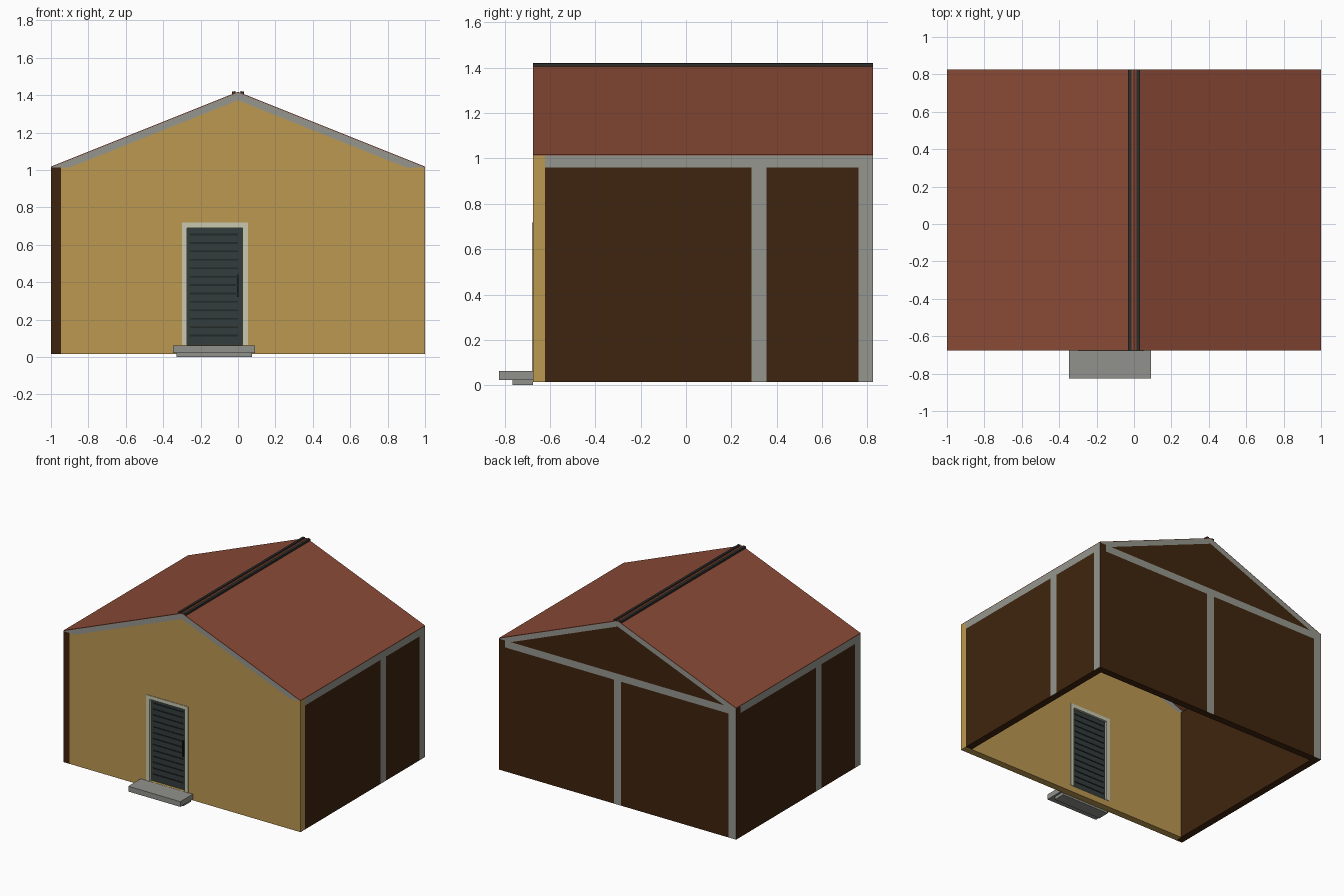
import bpy, bmesh
from mathutils import Vector

if "Cube" in bpy.data.objects:
    bpy.data.objects.remove(bpy.data.objects["Cube"])


def material(name, rgb):
    lin = [(c / 255 / 12.92) if c < 11 else ((c / 255 + 0.055) / 1.055) ** 2.4 for c in rgb]
    m = bpy.data.materials.new(name)
    m.diffuse_color = (*lin, 1)
    m.use_nodes = True
    m.node_tree.nodes["Principled BSDF"].inputs["Base Color"].default_value = m.diffuse_color
    return m


TAN = material("tan plaster", (188, 152, 81))
BROWN = material("dark brown wall", (63, 36, 14))
GREY = material("grey timber", (150, 150, 143))
ROOF = material("red brown roof", (138, 74, 54))
CREAM = material("cream frame", (200, 200, 176))
DOOR = material("slate door", (52, 60, 60))
DARK = material("dark slat", (34, 40, 40))
RIDGE = material("ridge black", (46, 47, 44))
STONE = material("step grey", (145, 145, 140))

# Main dimensions
FRONT, BACK = -0.675, 0.825
BASE, EAVE, APEX = 0.015, 1.013, 1.413
T = 0.053


def finish(bm, name, mats):
    bmesh.ops.recalc_face_normals(bm, faces=bm.faces)
    me = bpy.data.meshes.new(name)
    bm.to_mesh(me)
    bm.free()
    for m in mats:
        me.materials.append(m)
    ob = bpy.data.objects.new(name, me)
    bpy.context.collection.objects.link(ob)
    return ob


def prism(name, profile, y0, y1, mat):
    """Extrude an x-z outline along y."""
    bm = bmesh.new()
    f = bm.faces.new([bm.verts.new((x, y0, z)) for x, z in profile])
    ext = bmesh.ops.extrude_face_region(bm, geom=[f])["geom"]
    verts = [v for v in ext if isinstance(v, bmesh.types.BMVert)]
    bmesh.ops.translate(bm, verts=verts, vec=(0, y1 - y0, 0))
    return finish(bm, name, [mat])


def box(name, x0, x1, y0, y1, z0, z1, mat):
    return prism(name, [(x0, z0), (x1, z0), (x1, z1), (x0, z1)], y0, y1, mat)


def timber_wall(name, x, y, axis, outward, posts):
    """Brown slab whose outer face carries flush grey posts and a top beam."""
    beam = 0.96
    bm = bmesh.new()
    bmesh.ops.create_cube(bm, size=1)
    for v in bm.verts:
        v.co = (x[v.co.x > 0], y[v.co.y > 0], (BASE, EAVE)[v.co.z > 0])
    cuts = [(axis, c) for p in posts for c in p] + [(2, beam)]
    for ax, c in cuts:
        co, no = Vector(), Vector()
        co[ax], no[ax] = c, 1
        bmesh.ops.bisect_plane(bm, geom=bm.verts[:] + bm.edges[:] + bm.faces[:],
                               plane_co=co, plane_no=no)
    bmesh.ops.recalc_face_normals(bm, faces=bm.faces)
    for f in bm.faces:
        c = f.calc_center_median()
        timber = c.z > beam or any(a < c[axis] < b for a, b in posts)
        f.material_index = int(timber and f.normal.dot(Vector(outward)) > 0.9)
    return finish(bm, name, [BROWN, GREY])


# Side and back walls, overlapping like a pinwheel at the corners
timber_wall("right_wall", (1 - T, 1), (FRONT + T, BACK), 1, (1, 0, 0),
            [(0.29, 0.355), (0.76, 0.83)])
timber_wall("left_wall", (-1, -1 + T), (FRONT, BACK - T), 1, (-1, 0, 0),
            [(-0.205, -0.14), (-0.68, -0.61)])
timber_wall("back_wall", (-1, 1 - T), (BACK - T, BACK), 0, (0, 1, 0),
            [(-0.03, 0.03), (-1.01, -0.935)])

# Front wall with door opening
DX0, DX1, DZ0, DZ1 = -0.30, 0.053, 0.063, 0.718
prism("front_wall", [(-1 + T, BASE), (DX0, BASE), (DX0, DZ1), (DX1, DZ1), (DX1, BASE),
                     (1, BASE), (1, EAVE), (-1 + T, EAVE)], FRONT, FRONT + T, TAN)
box("door_threshold", DX0, DX1, FRONT, FRONT + T, BASE, DZ0, TAN)

# Gables with grey rake boards
RAKE = 0.04
inner = 1 - RAKE / (APEX - EAVE)
for side, y0, mat in (("front", FRONT, TAN), ("back", BACK - T, BROWN)):
    prism(side + "_gable", [(-inner, EAVE), (inner, EAVE), (0, APEX - RAKE)], y0, y0 + T, mat)
    prism(side + "_rake", [(-1, EAVE), (-inner, EAVE), (0, APEX - RAKE), (inner, EAVE),
                           (1, EAVE), (0, APEX)], y0, y0 + T, GREY)

# Roof sheet and ridge strips
H = 0.005
prism("roof", [(-1, EAVE), (0, APEX), (1, EAVE), (1, EAVE + H), (0, APEX + H),
               (-1, EAVE + H)], FRONT, BACK, ROOF)
for side, s in (("left", -1), ("right", 1)):
    prism(side + "_ridge_strip", [(s * 0.013, APEX), (s * 0.032, APEX - 0.008),
                                  (s * 0.032, APEX + 0.007), (s * 0.013, APEX + 0.008)],
          FRONT, BACK, RIDGE)

# Door frame, door leaf, slats on both faces, handle
F = 0.028
prism("door_frame", [(DX0, DZ0), (DX0 + F, DZ0), (DX0 + F, DZ1 - F), (DX1 - F, DZ1 - F),
                     (DX1 - F, DZ0), (DX1, DZ0), (DX1, DZ1), (DX0, DZ1)],
      FRONT - 0.004, FRONT + T + 0.004, CREAM)
LEAF0, LEAF1 = FRONT + 0.02, FRONT + 0.04
box("door_leaf", DX0 + F, DX1 - F, LEAF0, LEAF1, DZ0, DZ1 - F, DOOR)
for i in range(13):
    z = 0.11 + i * 0.045
    box("door_slat", DX0 + F + 0.015, DX1 - F - 0.025, LEAF0 - 0.004, LEAF1 + 0.004,
        z, z + 0.009, DARK)
box("door_handle", -0.006, 0.004, LEAF0 - 0.012, LEAF0, 0.32, 0.44, DARK)

# Entrance steps
box("upper_step", -0.348, 0.091, -0.825, FRONT, 0.022, 0.062, STONE)
box("lower_step", -0.328, 0.075, -0.765, FRONT, 0, 0.022, STONE)
